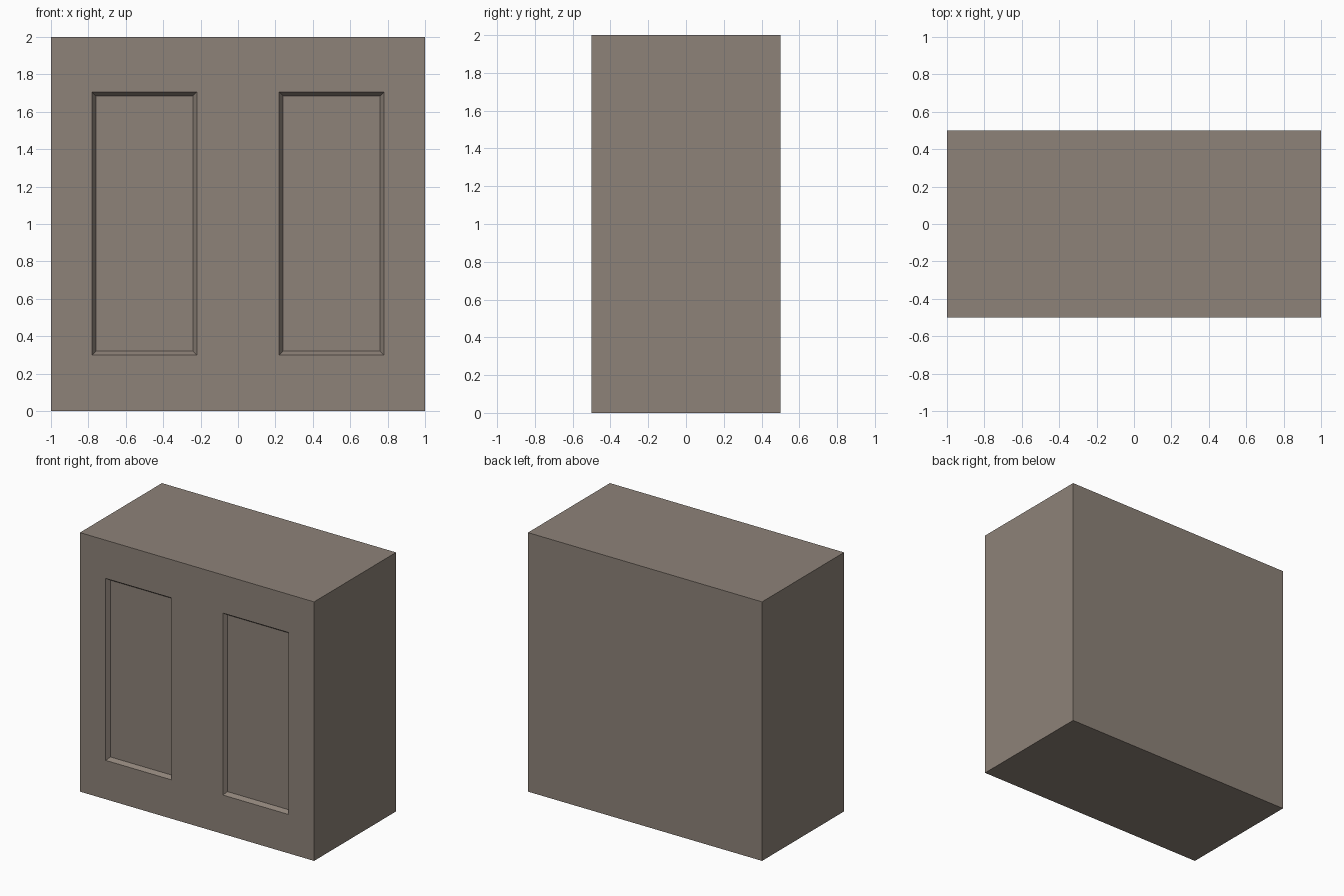
import bpy, bmesh
from mathutils import Vector, Matrix

if "Cube" in bpy.data.objects:
    bpy.data.objects.remove(bpy.data.objects["Cube"])

FRONT = -0.5

def front_faces(bm):
    return [f for f in bm.faces if f.calc_center_median().y < FRONT + 1e-4]

def cut_front(bm, point, normal):
    faces = front_faces(bm)
    edges = {e for f in faces for e in f.edges}
    verts = {v for f in faces for v in f.verts}
    bmesh.ops.bisect_plane(bm, geom=faces + list(edges) + list(verts), dist=1e-5,
                           plane_co=point, plane_no=normal)

# Solid block standing on the ground
bm = bmesh.new()
bmesh.ops.create_cube(bm, size=1, matrix=Matrix.Translation((0, 0, 1)) @ Matrix.Diagonal((2, 1, 2, 1)))

# Panel outlines on the front face
for x in (-0.78, -0.22, 0.22, 0.78):
    cut_front(bm, Vector((x, FRONT, 0)), Vector((1, 0, 0)))
for z in (0.30, 1.705):
    cut_front(bm, Vector((0, FRONT, z)), Vector((0, 0, 1)))

# Sunken panels with sloped borders
panels = []
for f in front_faces(bm):
    c = f.calc_center_median()
    if abs(abs(c.x) - 0.5) < 0.05 and 0.8 < c.z < 1.2:
        panels.append(f)
bmesh.ops.inset_individual(bm, faces=panels, thickness=0.02, depth=-0.03, use_even_offset=True)

mesh = bpy.data.meshes.new("panelled_block")
bm.to_mesh(mesh)
bm.free()
block = bpy.data.objects.new("panelled_block", mesh)
bpy.context.collection.objects.link(block)

# Warm stone colour
stone = bpy.data.materials.new("stone")
stone.diffuse_color = (0.27, 0.225, 0.19, 1)
stone.use_nodes = True
stone.node_tree.nodes["Principled BSDF"].inputs["Base Color"].default_value = stone.diffuse_color
mesh.materials.append(stone)
